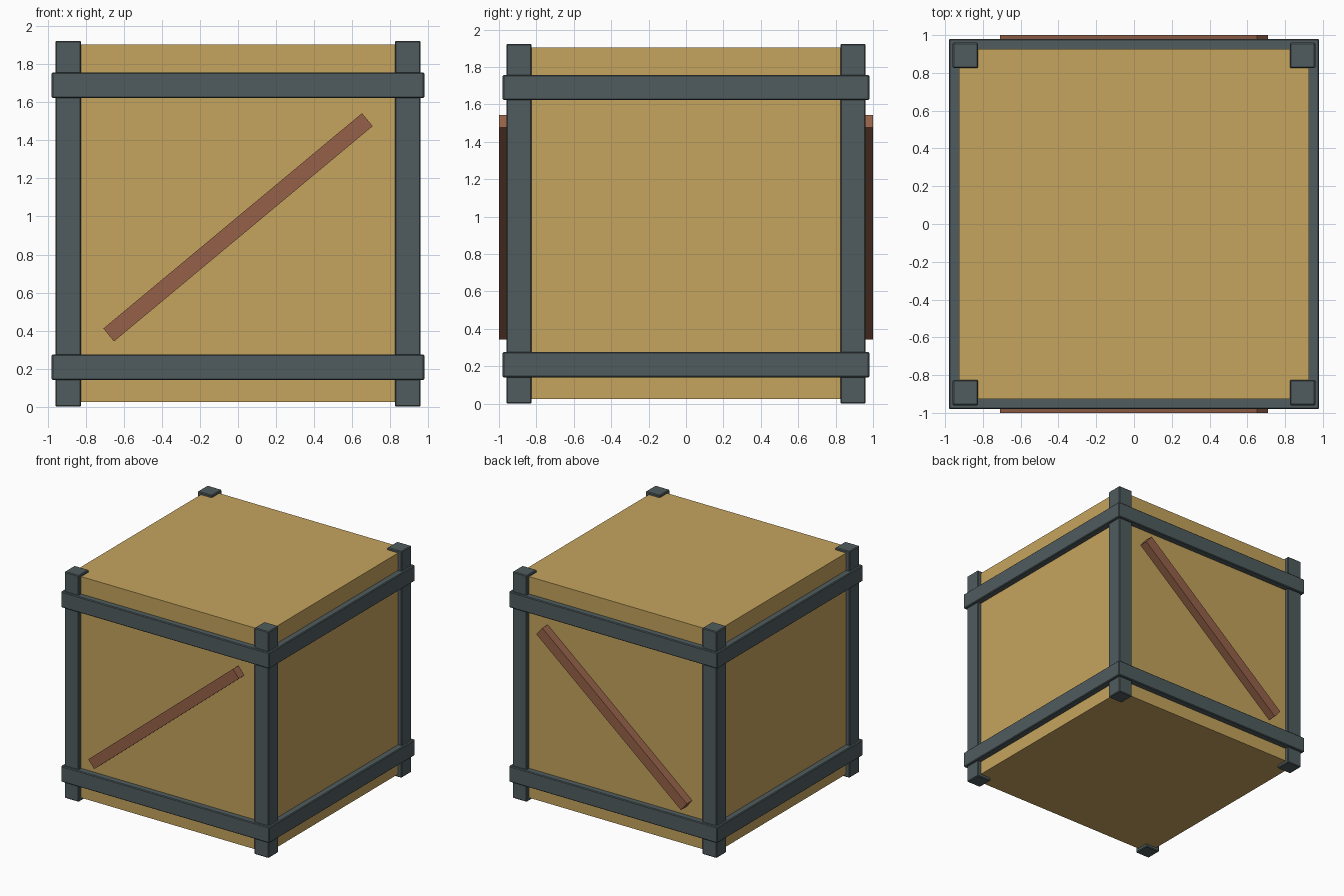
import bpy
from math import atan2, hypot

if "Cube" in bpy.data.objects:
    bpy.data.objects.remove(bpy.data.objects["Cube"])


def material(name, rgb):
    m = bpy.data.materials.new(name)
    m.diffuse_color = (*rgb, 1)
    m.use_nodes = True
    m.node_tree.nodes["Principled BSDF"].inputs["Base Color"].default_value = m.diffuse_color
    return m


WOOD = material("wood", (0.56, 0.37, 0.11))
STEEL = material("steel", (0.08, 0.107, 0.112))
BRACE = material("brace_brown", (0.30, 0.12, 0.065))


def bar(name, center, size, mat, tilt=0.0, bevel=0.006):
    """Box of a given size, tilted about y, with a small chamfer."""
    bpy.ops.mesh.primitive_cube_add(size=1, location=center)
    o = bpy.context.object
    o.name = name
    o.scale = size
    bpy.ops.object.transform_apply(location=False, rotation=False, scale=True)
    o.rotation_euler = (0, -tilt, 0)
    o.data.materials.append(mat)
    if bevel:
        mod = o.modifiers.new("chamfer", 'BEVEL')
        mod.width = bevel
        mod.segments = 1
    return o


# Crate body
bar("crate_body", (0, 0, 0.965), (1.855, 1.855, 1.88), WOOD, bevel=0)

# Corner posts
for sx, side in ((-1, "left"), (1, "right")):
    for sy, end in ((-1, "front"), (1, "back")):
        bar(f"post_{end}_{side}", (sx * 0.8925, sy * 0.8925, 0.962),
            (0.135, 0.135, 1.924), STEEL)

# Horizontal rails around all four sides, low and high
for z, level in ((0.208, "lower"), (1.69, "upper")):
    for s, end, side in ((-1, "front", "left"), (1, "back", "right")):
        bar(f"{level}_rail_{end}", (0, s * 0.945, z), (1.96, 0.07, 0.135), STEEL)
        bar(f"{level}_rail_{side}", (s * 0.945, 0, z), (0.07, 1.96, 0.135), STEEL)

# Diagonal braces on front and back, both rising toward +x
dx, dz = 1.36, 1.132
for s, end in ((-1, "front"), (1, "back")):
    bar(f"brace_{end}", (0, s * 0.96, 0.943), (hypot(dx, dz), 0.08, 0.088),
        BRACE, tilt=atan2(dz, dx), bevel=0)
